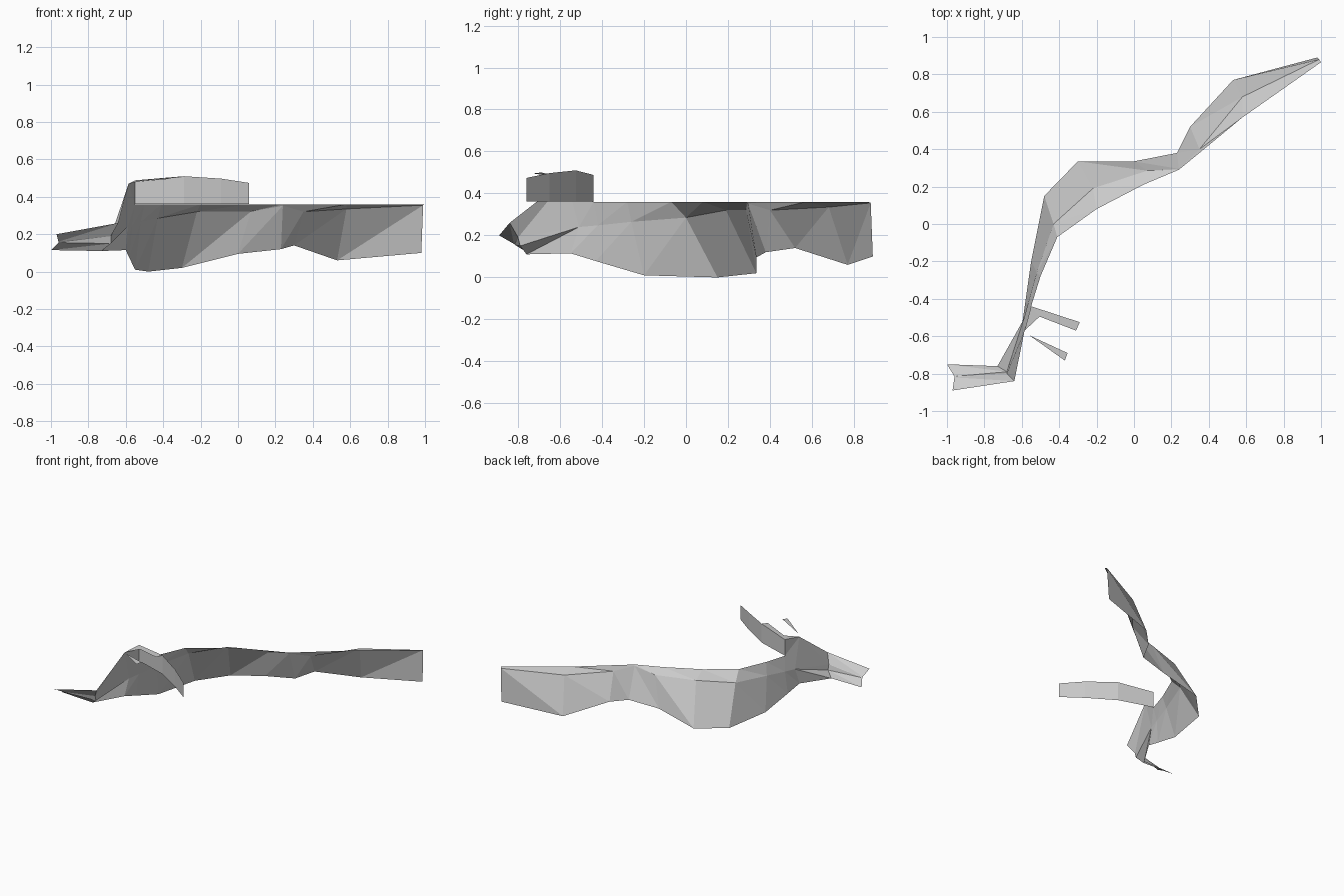
import bpy

grey = bpy.data.materials.new("stone_grey")
grey.diffuse_color = (0.6, 0.6, 0.6, 1)


def make(name, verts, faces):
    me = bpy.data.meshes.new(name)
    me.from_pydata(verts, [], faces)
    me.materials.append(grey)
    ob = bpy.data.objects.new(name, me)
    bpy.context.collection.objects.link(ob)
    return ob


def sheet(name, rows):
    """Skin neighbouring cross-sections with triangles, all slanting one way."""
    n = len(rows[0])
    verts = [p for r in rows for p in r]
    faces = []
    for i in range(len(rows) - 1):
        for j in range(n - 1):
            a, b = i * n + j, (i + 1) * n + j
            for tri in ((a, b + 1, b), (a, a + 1, b + 1)):
                if len({verts[k] for k in tri}) == 3:
                    faces.append(tri)
    return make(name, verts, faces)


# long winding body: rim, crease and foot of each section
crest = (-0.585, -0.57, 0.47)
neck_mid, neck_low = (-0.59, -0.51, 0.24), (-0.60, -0.55, 0.115)
fin_root = (-0.55, -0.44, 0.36)
sheet("body", [
    [(1.0, 0.865, 0.36), (0.99, 0.88, 0.355), (0.98, 0.89, 0.10)],
    [(0.58, 0.57, 0.36), (0.58, 0.68, 0.335), (0.53, 0.77, 0.06)],
    [(0.35, 0.38, 0.36), (0.35, 0.40, 0.32), (0.30, 0.52, 0.14)],
    [(0.24, 0.29, 0.36), (0.24, 0.295, 0.352), (0.23, 0.38, 0.12)],
    [(0.05, 0.21, 0.36), (0.07, 0.285, 0.322), (0.0, 0.335, 0.095)],
    [(-0.20, 0.08, 0.36), (-0.22, 0.19, 0.32), (-0.30, 0.335, 0.02)],
    [(-0.41, -0.07, 0.36), (-0.43, 0.0, 0.285), (-0.48, 0.15, 0.0)],
    [(-0.50, -0.28, 0.36), (-0.52, -0.26, 0.265), (-0.55, -0.20, 0.01)],
    [fin_root, (-0.565, -0.42, 0.248), (-0.583, -0.43, 0.078)],
    [crest, neck_mid, neck_low],
])

# drooping end piece with a double crease
sheet("head", [
    [crest, neck_mid, neck_mid, neck_low],
    [(-0.64, -0.84, 0.26), (-0.68, -0.80, 0.19), (-0.68, -0.79, 0.15), (-0.73, -0.76, 0.11)],
    [(-0.97, -0.89, 0.20), (-0.96, -0.82, 0.16), (-0.96, -0.815, 0.155), (-1.0, -0.75, 0.115)],
])

# upright curved fin
top = [(-0.55, -0.44, 0.488), (-0.29, -0.525, 0.51), (-0.09, -0.65, 0.497), (0.06, -0.76, 0.474)]
sheet("fin", [[p, (p[0], p[1], 0.362)] for p in top])

# flat ledge along the top of the fin, and the web joining it to the neck
make("fin_ledge",
     [top[0], top[1], (-0.31, -0.57, 0.505), (-0.505, -0.495, 0.487), crest, fin_root],
     [(0, 3, 2, 1), (0, 4, 3), (0, 5, 4)])

# small loose sliver
make("sliver", [(-0.56, -0.595, 0.478), (-0.37, -0.73, 0.495), (-0.355, -0.69, 0.50)], [(0, 1, 2)])
